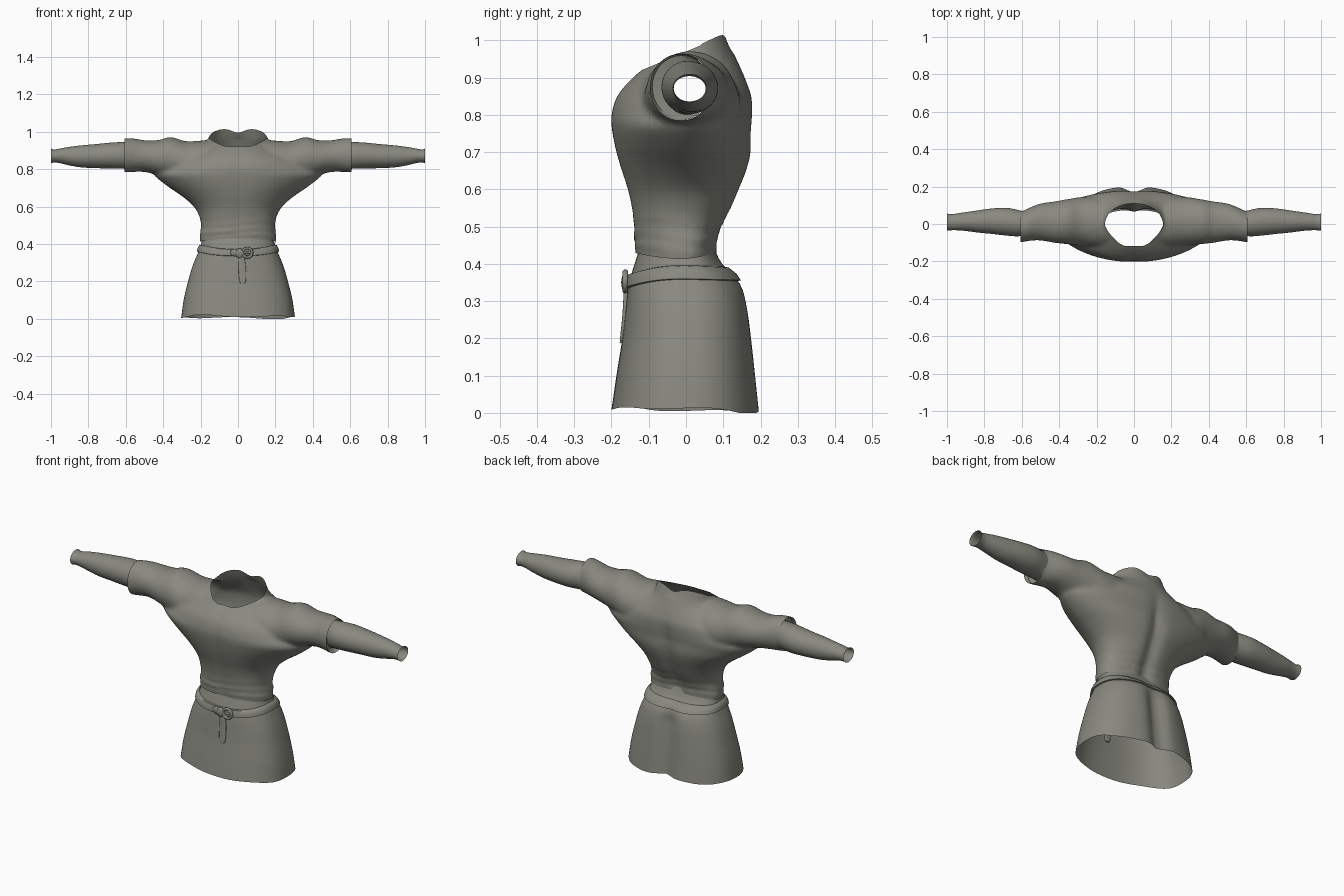
import bpy, bmesh, math
from mathutils import Vector

if "Cube" in bpy.data.objects:
    bpy.data.objects.remove(bpy.data.objects["Cube"])

cloth = bpy.data.materials.new("grey_olive_cloth")
cloth.diffuse_color = (0.25, 0.25, 0.215, 1)
cloth.use_nodes = True
cloth.node_tree.nodes["Principled BSDF"].inputs["Base Color"].default_value = cloth.diffuse_color


def sample(table, t):
    """Smooth interpolation of table rows (key, values...) at t."""
    n = len(table)
    i = max(0, min(n - 2, sum(1 for r in table if r[0] <= t) - 1))
    p0, p1, p2, p3 = (table[max(0, min(n - 1, i + k))] for k in (-1, 0, 1, 2))
    h = p2[0] - p1[0]
    u = (t - p1[0]) / h
    out = []
    for k in range(1, len(p1)):
        m1 = (p2[k] - p0[k]) / (p2[0] - p0[0]) * h
        m2 = (p3[k] - p1[k]) / (p3[0] - p1[0]) * h
        out.append((2*u**3 - 3*u*u + 1) * p1[k] + (u**3 - 2*u*u + u) * m1
                   + (3*u*u - 2*u**3) * p2[k] + (u**3 - u*u) * m2)
    return out


def power(c, e):
    return math.copysign(abs(c) ** e, c)


def steps(a, b, n):
    return [a + (b - a) * i / n for i in range(n + 1)]


def angles(n):
    return [2 * math.pi * i / n for i in range(n)]


def loft(bm, rings, caps=False, loop=False):
    """Skin a list of closed rings."""
    vs = [[bm.verts.new(p) for p in r] for r in rings]
    n = len(rings[0])
    pairs = list(zip(vs, vs[1:])) + ([(vs[-1], vs[0])] if loop else [])
    for a, b in pairs:
        for i in range(n):
            j = (i + 1) % n
            bm.faces.new((a[i], a[j], b[j], b[i]))
    if caps:
        bm.faces.new(vs[0])
        bm.faces.new(vs[-1])


def finish(bm, name, angle=50):
    bmesh.ops.recalc_face_normals(bm, faces=bm.faces)
    me = bpy.data.meshes.new(name)
    bm.to_mesh(me)
    bm.free()
    me.materials.append(cloth)
    ob = bpy.data.objects.new(name, me)
    bpy.context.collection.objects.link(ob)
    bpy.ops.object.select_all(action='DESELECT')
    ob.select_set(True)
    bpy.context.view_layer.objects.active = ob
    bpy.ops.object.shade_smooth_by_angle(angle=math.radians(angle))
    return ob


# z, half width, front y, back y
TORSO = [(.37, .198, -.138, .085), (.42, .204, -.139, .087), (.45, .204, -.142, .087),
         (.50, .197, -.143, .10), (.55, .208, -.149, .126), (.60, .236, -.16, .147),
         (.65, .292, -.176, .166), (.70, .365, -.19, .177), (.75, .43, -.2, .176),
         (.775, .45, -.203, .178), (.80, .42, -.203, .18), (.85, .36, -.188, .178), (.90, .25, -.147, .158),
         (.94, .175, -.098, .14), (.98, .153, -.055, .122), (1.02, .14, -.025, .108),
         (1.06, .13, 0, .10)]
# x, low z, high z, front y, back y
UPPER_SLEEVE = [(.1, .68, .96, -.13, .14), (.2, .70, .953, -.13, .147), (.28, .715, .95, -.117, .145),
                (.36, .745, .972, -.108, .132), (.43, .768, .955, -.10, .12), (.5, .785, .955, -.088, .11),
                (.56, .785, .965, -.09, .087), (.60, .783, .965, -.098, .068), (.64, .783, .962, -.098, .066)]
LOWER_SLEEVE = [(.58, .80, .945, -.06, .065), (.62, .803, .945, -.066, .075), (.68, .803, .942, -.062, .086),
                (.76, .806, .934, -.053, .083), (.84, .810, .927, -.045, .072), (.91, .822, .918, -.036, .062),
                (.96, .834, .909, -.033, .054), (.985, .836, .904, -.034, .053), (1.0, .833, .910, -.036, .056)]
SKIRT = [(.0, .304, -.2, .2), (.1, .290, -.186, .19), (.2, .267, -.171, .18),
         (.28, .244, -.162, .17), (.33, .224, -.156, .158), (.36, .211, -.150, .14),
         (.40, .197, -.138, .1), (.45, .182, -.122, .075)]


def torso_point(z, a):
    w, f, b = sample(TORSO, z)
    x = w * power(math.cos(a), .95)
    chest = max(0, min(1, (z - .52) / .16))
    s = power(math.sin(a), .9 + (.45 * chest if math.sin(a) < 0 else 0))
    y = s * b if s > 0 else -s * f
    lower = max(0, min(1, (.9 - z) / .2))
    groove = math.exp(-(x / .035) ** 2)
    y -= groove * (.022 * lower if s > 0 else -.006)
    # gathered folds round the waist
    fold = .004 * math.sin(z * 150 + 2 * math.sin(2 * a)) * max(0, 1 - abs(z - .46) / .1)
    return (x + fold * math.cos(a), y + fold * math.sin(a), z)


def sleeve_ring(table, x, side, n=32, grow=1):
    lo, hi, f, b = sample(table, x)
    return [(side * x, (f + b) / 2 + (b - f) / 2 * grow * math.cos(a),
             (lo + hi) / 2 + (hi - lo) / 2 * grow * math.sin(a)) for a in angles(n)]


def skirt_point(z, a, off=0):
    w, f, b = sample(SKIRT, z)
    x = (w + off) * power(math.cos(a), .84)
    s = power(math.sin(a), .8)
    y = s * (b + off) if s > 0 else -s * (f - off)
    if s > 0:  # seat crease, fading out under the belt
        y -= .034 * math.exp(-(x / .045) ** 2) * max(.15, min(1, (.39 - z) / .1))
    return (x, y, z)


# Tunic top: body and short sleeves fused into one skin
bm = bmesh.new()
loft(bm, [[torso_point(z, a) for a in angles(72)] for z in steps(.37, 1.06, 46)], caps=True)
for side in (1, -1):
    loft(bm, [sleeve_ring(UPPER_SLEEVE, x, side) for x in steps(.1, .64, 24)], caps=True)
tunic = finish(bm, "tunic_top")
mod = tunic.modifiers.new("fuse", 'REMESH')
mod.mode, mod.voxel_size = 'VOXEL', .01
mod = tunic.modifiers.new("soften", 'SMOOTH')
mod.factor, mod.iterations = .5, 6
for name in ("fuse", "soften"):
    bpy.ops.object.modifier_apply(modifier=name)

# Open the waist, the cuffs and the neck
bm = bmesh.new()
bm.from_mesh(tunic.data)
neck_co, neck_no = Vector((0, -.09, .932)), Vector((0, -.42, 1)).normalized()
for co, no, clear in ((Vector((0, 0, .413)), Vector((0, 0, -1)), True),
                      (Vector((.608, 0, 0)), Vector((1, 0, 0)), True),
                      (Vector((-.608, 0, 0)), Vector((-1, 0, 0)), True),
                      (Vector((.157, 0, 0)), Vector((1, 0, 0)), False),
                      (Vector((-.157, 0, 0)), Vector((1, 0, 0)), False),
                      (neck_co, neck_no, False)):
    bmesh.ops.bisect_plane(bm, geom=bm.verts[:] + bm.edges[:] + bm.faces[:], dist=1e-5,
                           plane_co=co, plane_no=no, clear_outer=clear)
opening = [f for f in bm.faces if abs(f.calc_center_median().x) < .157
           and (f.calc_center_median() - neck_co).dot(neck_no) > 0]
bmesh.ops.delete(bm, geom=opening, context='FACES')
for v in bm.verts:
    if v.co.z < .5:  # hem rises at front and back
        v.co.z += (.5 - v.co.z) / .09 * (.9 * v.co.y ** 2 + .012 * max(0, v.co.y / .085))
    elif v.co.z > .96 and v.co.y > .04:  # collar dips at the nape
        v.co.z += (.006 - .024 * math.exp(-(v.co.x / .05) ** 2)) * (v.co.z - .96) / .05
bm.to_mesh(tunic.data)
bm.free()
bpy.ops.object.shade_smooth_by_angle(angle=math.radians(60))

# Narrow under sleeves, joined to the cuffs by a turned-in edge
for side, label in ((1, "left"), (-1, "right")):
    bm = bmesh.new()
    cuff = [sleeve_ring(UPPER_SLEEVE, .604, side, grow=.985), sleeve_ring(UPPER_SLEEVE, .59, side, grow=.93)]
    loft(bm, cuff + [sleeve_ring(LOWER_SLEEVE, x, side) for x in steps(.585, 1, 26)])
    finish(bm, label + "_under_sleeve")

# Skirt with a wavy hem
bm = bmesh.new()
rings = []
for z in steps(0, .45, 26):
    ring = []
    for a in angles(80):
        x, y, _ = skirt_point(z, a)
        wave = .009 + .004 * math.sin(5 * a) + .004 * math.sin(3 * a + 2) - .006 * math.sin(a)
        ring.append((x, y, z + max(0, wave) * max(0, 1 - z / .2)))
    rings.append(ring)
loft(bm, rings)
finish(bm, "skirt", 80)

# Belt following the skirt, lower at the front
bm = bmesh.new()
rings = []
for dz, off in ((-.019, .001), (-.017, .009), (0, .012), (.017, .009), (.019, .001)):
    ring = []
    for a in angles(80):
        s = math.sin(a)
        zc = .377 - (.023 * s * s if s < 0 else .004 * s)
        ring.append(skirt_point(zc + dz, a, off))
    rings.append(ring)
loft(bm, rings, loop=True)
finish(bm, "belt")

# Round buckle ring
bm = bmesh.new()
rings = []
for a in angles(28):
    rings.append([(.05 + (.025 + .007 * math.cos(b)) * math.cos(a), -.163 + .008 * math.sin(b),
                   .353 + (.025 + .007 * math.cos(b)) * math.sin(a)) for b in angles(10)])
loft(bm, rings, loop=True)
finish(bm, "buckle_ring")

# Belt knot beside the buckle, and the prong
for name, x, z, size in (("belt_knot", .008, .35, (.024, .011, .026)),
                         ("belt_loop", -.018, .354, (.023, .009, .02)),
                         ("buckle_prong", .05, .353, (.027, .005, .006))):
    bm = bmesh.new()
    bmesh.ops.create_uvsphere(bm, u_segments=16, v_segments=10, radius=1)
    for v in bm.verts:
        v.co = Vector((x, -.163, z)) + Vector(v.co[k] * size[k] for k in range(3))
    finish(bm, name)

# Hanging belt end: x, half width, y by height
STRAP = [(.187, .025, .010, -.172), (.2, .025, .017, -.171), (.26, .023, .02, -.165),
         (.31, .02, .018, -.162), (.35, .015, .013, -.16)]
bm = bmesh.new()
rings = []
for z in steps(.187, .35, 12):
    x, w, y = sample(STRAP, z)
    rings.append([(x + w * power(math.cos(a), .5), y + .006 * power(math.sin(a), .5), z) for a in angles(16)])
loft(bm, rings, caps=True)
finish(bm, "hanging_strap")
